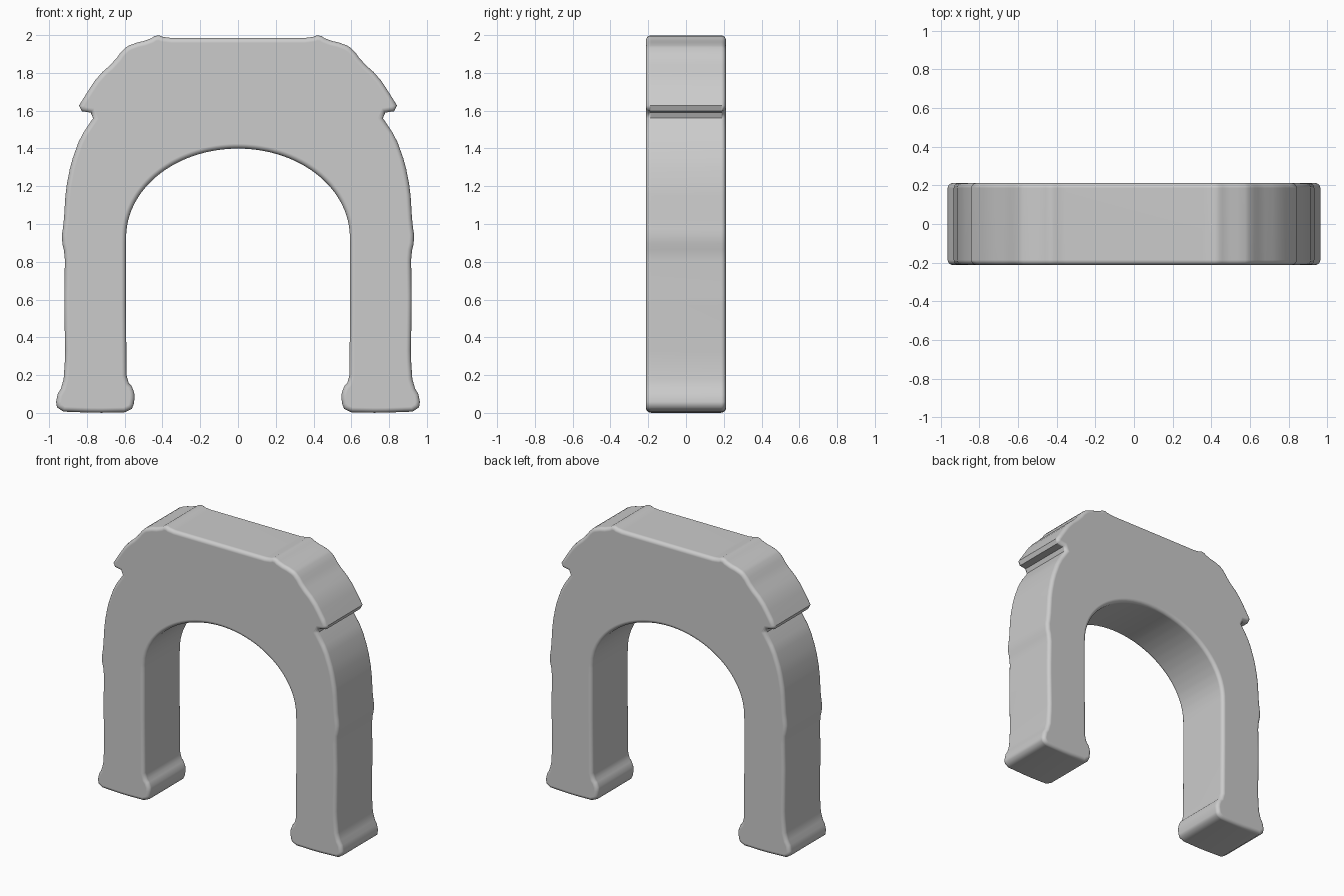
import bpy, bmesh, math
from mathutils import Vector

cube = bpy.data.objects.get("Cube")
if cube:
    bpy.data.objects.remove(cube)

HALF_DEPTH = 0.212
ROUND = 0.026

stone = bpy.data.materials.new("light grey stone")
stone.use_nodes = True
grey = (0.6, 0.6, 0.6, 1)
stone.diffuse_color = grey
stone.node_tree.nodes["Principled BSDF"].inputs["Base Color"].default_value = grey


def soften(points, cut):
    """Chop each corner of a closed outline by a limited length."""
    out = []
    for i, p in enumerate(points):
        for q in (points[i - 1], points[(i + 1) % len(points)]):
            d = q - p
            out.append(p + d.normalized() * min(cut, 0.3 * d.length))
    return out


def inset(points, amount):
    """Shrink a counter-clockwise outline evenly."""
    out = []
    for i, p in enumerate(points):
        a = (p - points[i - 1]).normalized()
        b = (points[(i + 1) % len(points)] - p).normalized()
        n = Vector((-a.y - b.y, a.x + b.x)).normalized()
        out.append(p + n * amount / max(0.5, n.dot(Vector((-a.y, a.x)))))
    return out


# Half outline: inner arch, foot, leg, shoulder, eave and flat crown
arch = [Vector((0.593 * math.sin(t), 0.93 + 0.47 * math.cos(t)))
        for t in (math.pi / 2 * i / 14 for i in range(15))]
leg = [(0.593, 0.55), (0.59, 0.17), (0.552, 0.13), (0.545, 0.06), (0.57, 0.004),
       (0.75, 0.0), (0.955, 0.008), (0.967, 0.08), (0.925, 0.15), (0.915, 0.3),
       (0.92, 0.6), (0.916, 0.84), (0.936, 0.92), (0.923, 1.0), (0.912, 1.18),
       (0.885, 1.32), (0.835, 1.46), (0.75, 1.585)]
crown = [(0.857, 1.602), (0.80, 1.695), (0.74, 1.785), (0.655, 1.86),
         (0.61, 1.925), (0.56, 1.955), (0.47, 1.975), (0.43, 2.004), (0.385, 1.985)]
half = arch + [Vector(p) for p in leg + crown]
outline = half + [Vector((-p.x, p.y)) for p in reversed(half[1:])]
outline = soften(outline, 0.03)

# Solid arch with rounded front and back rims
rings = []
steps = 4
for side in (-1, 1):
    angles = [math.pi / 2 * i / steps for i in range(steps + 1)]
    for t in (angles if side < 0 else reversed(angles)):
        y = side * (HALF_DEPTH - ROUND * (1 - math.sin(math.pi / 2 - t)))
        rings.append((ROUND * (1 - math.sin(t)), y))

bm = bmesh.new()
loops = []
for amount, y in rings:
    loops.append([bm.verts.new((p.x, y, p.y)) for p in inset(outline, amount)])
for a, b in zip(loops, loops[1:]):
    for i in range(len(a)):
        bm.faces.new((a[i - 1], a[i], b[i], b[i - 1]))
bm.faces.new(loops[0])
bm.faces.new(list(reversed(loops[-1])))
bmesh.ops.recalc_face_normals(bm, faces=bm.faces[:])

mesh = bpy.data.meshes.new("archway")
bm.to_mesh(mesh)
bm.free()
mesh.materials.append(stone)
archway = bpy.data.objects.new("archway", mesh)
bpy.context.collection.objects.link(archway)

bpy.ops.object.select_all(action="DESELECT")
archway.select_set(True)
bpy.context.view_layer.objects.active = archway
bpy.ops.object.shade_smooth_by_angle(angle=math.radians(50))
normals = archway.modifiers.new("flat faces", "WEIGHTED_NORMAL")
normals.keep_sharp = True
